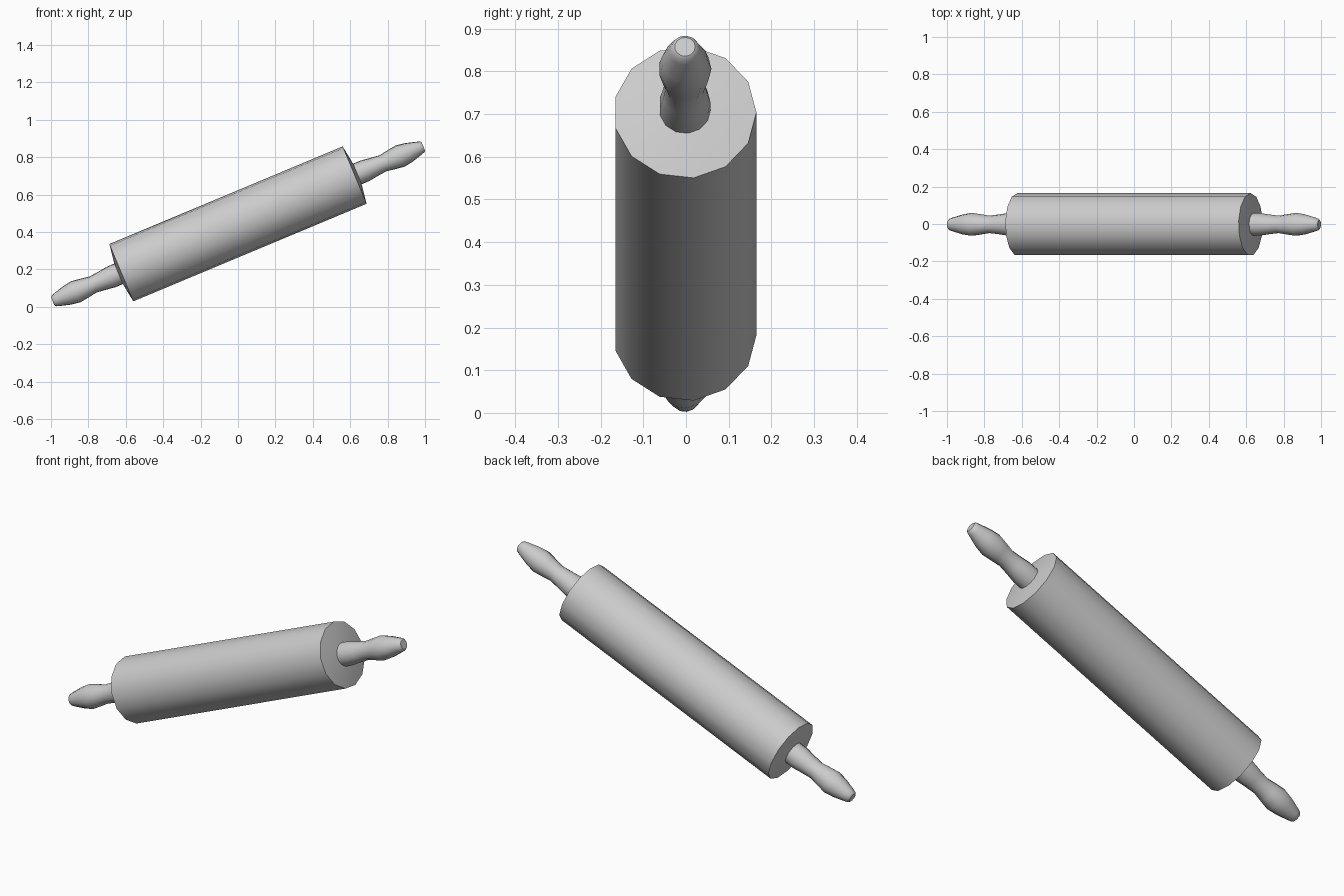
import bpy, bmesh
from math import cos, sin, pi, radians
from mathutils import Matrix

if "Cube" in bpy.data.objects:
    bpy.data.objects.remove(bpy.data.objects["Cube"])

SIDES = 13
TILT = Matrix.Translation((0, -0.0024, 0.443)) @ Matrix.Rotation(radians(-22.7), 4, 'Y')


def lathe(name, profile):
    """Revolve (axial, radius) points around the tilted long axis."""
    bm = bmesh.new()
    rings = [[bm.verts.new((s, r * cos(2 * pi * i / SIDES), r * sin(2 * pi * i / SIDES)))
              for i in range(SIDES)] for s, r in profile]
    for a, b in zip(rings, rings[1:]):
        for i in range(SIDES):
            j = (i + 1) % SIDES
            bm.faces.new((a[i], a[j], b[j], b[i]))
    bm.faces.new(rings[0])
    bm.faces.new(rings[-1])
    bmesh.ops.recalc_face_normals(bm, faces=bm.faces)
    bm.transform(TILT)
    mesh = bpy.data.meshes.new(name)
    bm.to_mesh(mesh)
    bm.free()
    obj = bpy.data.objects.new(name, mesh)
    bpy.context.collection.objects.link(obj)
    bpy.ops.object.select_all(action='DESELECT')
    obj.select_set(True)
    bpy.context.view_layer.objects.active = obj
    bpy.ops.object.shade_smooth_by_angle(angle=radians(40))


# Roller barrel with slightly raised ends
lathe("roller", [(-0.692, 0.06), (-0.676, 0.1674), (0.676, 0.1674), (0.692, 0.06)])

# Turned handles, one at each end
HANDLE = [(0.68, 0.06), (0.735, 0.06), (0.785, 0.053), (0.84, 0.047), (0.89, 0.055),
          (0.94, 0.062), (0.99, 0.054), (1.05, 0.037), (1.068, 0.031), (1.074, 0.024)]
for side, name in ((-1, "left_handle"), (1, "right_handle")):
    lathe(name, [(side * s, r) for s, r in HANDLE])
